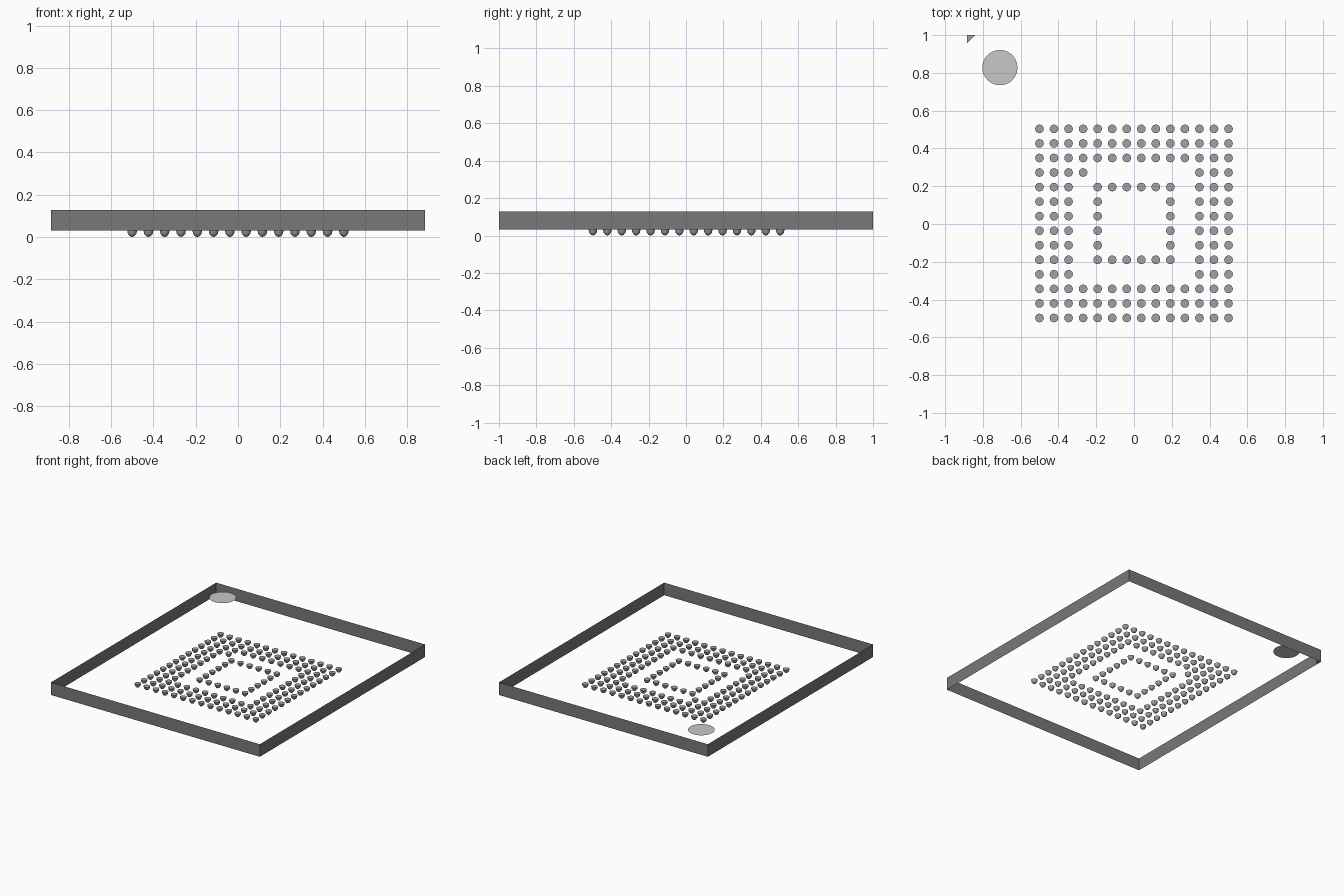
import bpy, bmesh, math

cube = bpy.data.objects.get("Cube")
if cube:
    bpy.data.objects.remove(cube, do_unlink=True)

HALF_X, HALF_Y = 0.885, 1.0
Z_LOW, Z_TOP = 0.031, 0.127
PITCH, COUNT = 0.077, 14


def material(name, value):
    m = bpy.data.materials.new(name)
    m.use_nodes = True
    col = (value, value, value, 1)
    m.diffuse_color = col
    m.node_tree.nodes["Principled BSDF"].inputs["Base Color"].default_value = col
    return m


dark_grey = material("dark grey", 0.19)
mid_grey = material("mid grey", 0.36)
light_grey = material("light grey", 0.58)


def finish(name, bm, mat):
    mesh = bpy.data.meshes.new(name)
    bm.to_mesh(mesh)
    bm.free()
    mesh.materials.append(mat)
    obj = bpy.data.objects.new(name, mesh)
    bpy.context.collection.objects.link(obj)
    return obj


# Package wall: open rectangular band
bm = bmesh.new()
corners = [(-HALF_X, -HALF_Y), (HALF_X, -HALF_Y), (HALF_X, HALF_Y), (-HALF_X, HALF_Y)]
low = [bm.verts.new((x, y, Z_LOW)) for x, y in corners]
top = [bm.verts.new((x, y, Z_TOP)) for x, y in corners]
for i in range(4):
    j = (i + 1) % 4
    bm.faces.new((low[i], low[j], top[j], top[i]))
finish("package_wall", bm, dark_grey)

# Round orientation mark, level with the top rim
bm = bmesh.new()
bmesh.ops.create_circle(bm, cap_ends=True, radius=0.093, segments=48)
marker = finish("orientation_dot", bm, light_grey)
marker.location = (-0.71, 0.828, Z_TOP - 0.001)

# Corner mark on the underside
bm = bmesh.new()
bm.faces.new([bm.verts.new((x, y, Z_LOW)) for x, y in
              ((-HALF_X, HALF_Y), (-HALF_X, HALF_Y - 0.045), (-HALF_X + 0.045, HALF_Y))])
finish("corner_mark", bm, mid_grey)


# Solder balls: capped bowls in a three-wide outer band and a single inner ring
def has_ball(c, r):
    edge = min(c, r, COUNT - 1 - c, COUNT - 1 - r)
    return edge < 3 or edge == 4 or (c, r) == (3, 3)


def add_ball(bm, cx, cy, segments=16):
    rings = []
    for radius, z in ((0.023, Z_LOW), (0.020, 0.015), (0.011, 0.004)):
        rings.append([bm.verts.new((cx + radius * math.cos(a), cy + radius * math.sin(a), z))
                      for a in (2 * math.pi * k / segments for k in range(segments))])
    tip = bm.verts.new((cx, cy, 0))
    bm.faces.new(rings[0])
    for k in range(segments):
        n = (k + 1) % segments
        for upper, lower in zip(rings, rings[1:]):
            bm.faces.new((upper[k], lower[k], lower[n], upper[n]))
        bm.faces.new((rings[-1][k], tip, rings[-1][n]))


bm = bmesh.new()
start = -PITCH * (COUNT - 1) / 2
for r in range(COUNT):
    for c in range(COUNT):
        if has_ball(c, r):
            add_ball(bm, start + c * PITCH, -start - r * PITCH + 0.003)
bmesh.ops.recalc_face_normals(bm, faces=bm.faces)
balls = finish("solder_balls", bm, mid_grey)
bpy.ops.object.select_all(action='DESELECT')
balls.select_set(True)
bpy.context.view_layer.objects.active = balls
bpy.ops.object.shade_smooth_by_angle(angle=math.radians(45))
